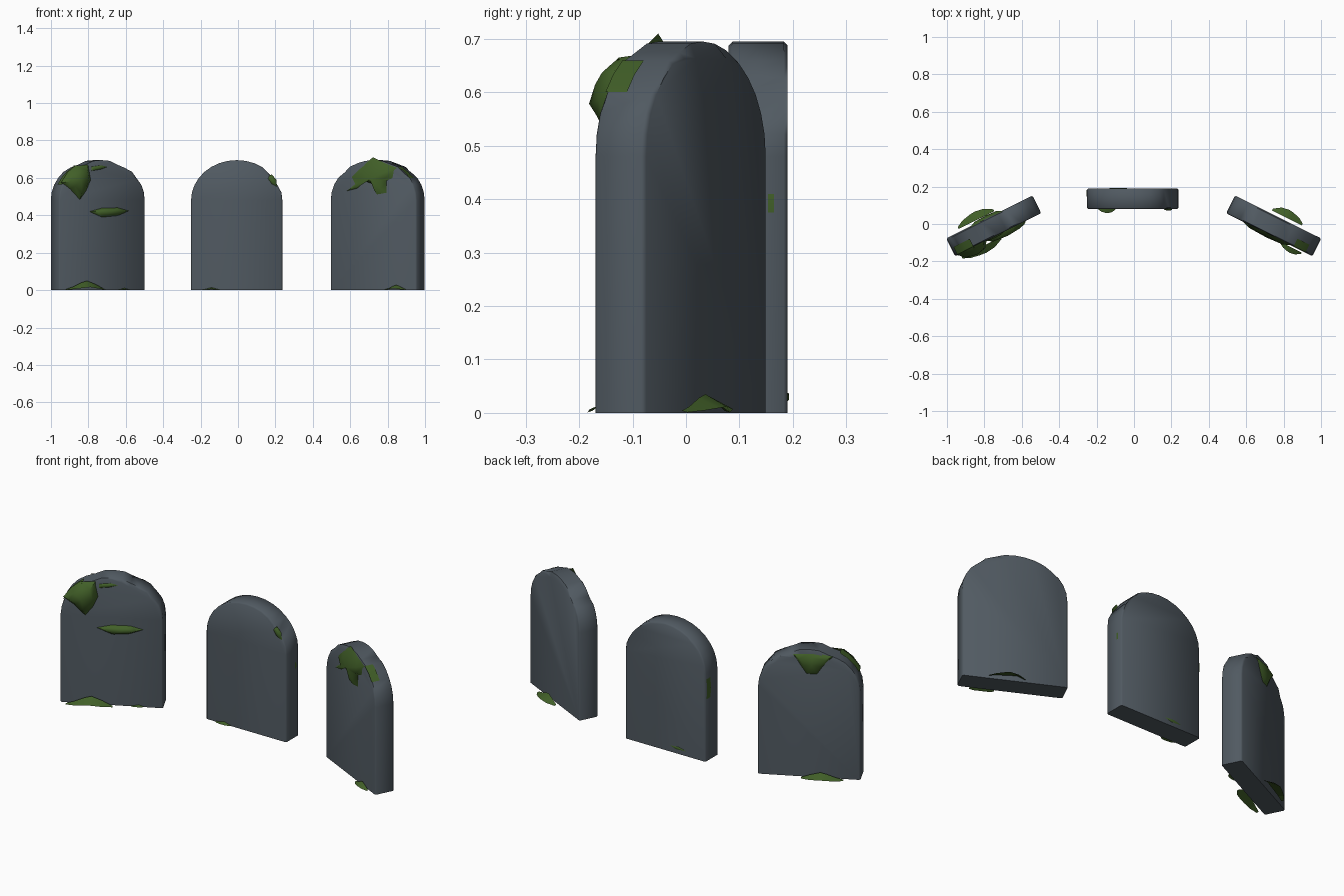
import bpy, bmesh, math
from mathutils import Vector, Matrix

if "Cube" in bpy.data.objects:
    bpy.data.objects.remove(bpy.data.objects["Cube"], do_unlink=True)


def make_material(name, rgb):
    mat = bpy.data.materials.new(name)
    mat.use_nodes = True
    mat.diffuse_color = (*rgb, 1)
    bsdf = next(n for n in mat.node_tree.nodes if n.type == 'BSDF_PRINCIPLED')
    bsdf.inputs["Base Color"].default_value = (*rgb, 1)
    bsdf.inputs["Roughness"].default_value = 0.9
    return mat


STONE = make_material("slate_grey", (0.081, 0.101, 0.12))
MOSS = make_material("moss_green", (0.053, 0.115, 0.021))
SPRING, TOP, STEPS = 0.48, 0.695, 16


def finish(name, bm, mat, matrix):
    bmesh.ops.recalc_face_normals(bm, faces=bm.faces[:])
    mesh = bpy.data.meshes.new(name)
    bm.to_mesh(mesh)
    bm.free()
    mesh.materials.append(mat)
    obj = bpy.data.objects.new(name, mesh)
    bpy.context.collection.objects.link(obj)
    obj.matrix_world = matrix
    bpy.ops.object.select_all(action='DESELECT')
    obj.select_set(True)
    bpy.context.view_layer.objects.active = obj
    bpy.ops.object.shade_smooth_by_angle(angle=math.radians(60))


class Headstone:
    """Upright slab with a rounded top; chips pull arch points of a face inward."""

    def __init__(self, name, x, y, turn, width, depth, front, middle, back):
        self.name, self.width, self.depth = name, width, depth
        self.x, self.turn = x, math.radians(turn)
        self.matrix = Matrix.Translation((x, y, 0)) @ Matrix.Rotation(self.turn, 4, 'Z')
        bm = bmesh.new()
        half, bevel = depth / 2, 0.007
        layers = [(-half, front, bevel), (bevel - half, middle, 0),
                  (half - bevel, middle, 0), (half, back, bevel)]
        rings = [[bm.verts.new((u, v, z)) for u, z in self.outline(chips, inset)]
                 for v, chips, inset in layers]
        for a, b in zip(rings, rings[1:]):
            for i in range(len(a)):
                j = (i + 1) % len(a)
                bm.faces.new((a[i], a[j], b[j], b[i]))
        bm.faces.new(rings[0])
        bm.faces.new(rings[-1])
        finish(name, bm, STONE, self.matrix)

    def outline(self, chips, inset):
        half = self.width / 2 - inset
        pts = [(half, 0)]
        for i in range(STEPS + 1):
            a = math.pi * i / STEPS
            s = 1 - chips.get(i, 0)
            pts.append((half * s * math.cos(a),
                        SPRING + (TOP - SPRING - inset) * s * math.sin(a)))
        return pts + [(-half, 0)]

    def local(self, x, side):
        """Distance along the slab for a world x on its front (-1) or back (1)."""
        face = side * self.depth / 2
        return (x - self.x + face * math.sin(self.turn)) / math.cos(self.turn)

    def moss(self, part, points, bulge, side=-1):
        """Domed moss clump on one face; points are world x, z."""
        face = side * self.depth / 2
        flat = [Vector((self.local(px, side), pz)) for px, pz in points]
        mid = sum(flat, Vector((0, 0))) / len(flat)
        bm = bmesh.new()
        rings = []
        for scale, lift in ((1, -0.004), (0.65, bulge * 0.75)):
            ring = []
            for p in flat:
                q = mid + (p - mid) * scale
                ring.append(bm.verts.new((q.x, face + side * lift, q.y)))
            rings.append(ring)
        peak = bm.verts.new((mid.x, face + side * bulge, mid.y))
        outer, inner = rings
        for i in range(len(flat)):
            j = (i + 1) % len(flat)
            bm.faces.new((outer[i], outer[j], inner[j], inner[i]))
            bm.faces.new((inner[i], inner[j], peak))
        finish(self.name + "_" + part, bm, MOSS, self.matrix)

    def edge_moss(self, part, points, v0, v1):
        """Thin moss sheet across the slab's rim, along points u, z."""
        bm = bmesh.new()
        rows = [[bm.verts.new((u, v, z)) for u, z in points] for v in (v0, v1)]
        for i in range(len(points) - 1):
            bm.faces.new((rows[0][i], rows[0][i + 1], rows[1][i + 1], rows[1][i]))
        finish(self.name + "_" + part, bm, MOSS, self.matrix)

    def rim(self, first, last, lift):
        """Arch points from step first to last, raised off the stone."""
        return self.outline({i: -lift for i in range(first, last + 1)}, 0)[first + 1:last + 2]

    def base_moss(self, part, x0, x1, height, reach, side=-1, gap=-0.003):
        """Low skirt of moss where the slab meets the ground."""
        shape = [(0, 0), (0.18, 0.35), (0.4, 0.8), (0.55, 1), (0.78, 0.6), (1, 0)]
        face = side * self.depth / 2
        bm = bmesh.new()
        rows = [[], []]
        for t, h in shape:
            u = self.local(x0 + t * (x1 - x0), side)
            rows[0].append(bm.verts.new((u, face + side * gap, max(height * h, 0.004))))
            rows[1].append(bm.verts.new((u, face + side * (gap + reach * (0.25 + 0.75 * h ** 0.5)),
                                         height * h * 0.3 + 0.001)))
        for i in range(len(shape) - 1):
            bm.faces.new((rows[0][i], rows[0][i + 1], rows[1][i + 1], rows[1][i]))
        bm.faces.new(rows[1] + rows[0][::-1])
        finish(self.name + "_" + part, bm, MOSS, self.matrix)


# Middle headstone, with a notch in its left shoulder
middle = Headstone("middle_headstone", -0.007, 0.135, 0, 0.488, 0.11,
                   {2: 0.05, 3: 0.09, 4: 0.04, 5: 0.02}, {2: 0.03, 3: 0.05, 4: 0.03},
                   {7: 0.02, 12: 0.02})
middle.moss("shoulder_moss", [(0.155, 0.60), (0.18, 0.62), (0.205, 0.59),
                              (0.208, 0.55), (0.18, 0.565)], 0.008)
middle.base_moss("base_moss", -0.19, -0.10, 0.015, 0.025)
middle.moss("back_moss", [(-0.15, 0.025), (-0.09, 0.04), (-0.02, 0.035), (-0.07, 0.02)], 0.003, 1)
middle.edge_moss("left_end_moss", [(0.2445, 0.375), (0.2455, 0.39), (0.2445, 0.41)], 0.018, 0.03)
middle.edge_moss("right_end_moss", [(-0.2445, 0.34), (-0.248, 0.39), (-0.2445, 0.45)], 0.012, 0.046)

# Right headstone, with a worn crown
right = Headstone("right_headstone", -0.75, -0.01, 26.5, 0.515, 0.106,
                  {3: 0.05, 5: 0.04, 6: 0.09, 7: 0.04, 9: 0.09, 10: 0.12, 11: 0.07, 12: 0.05},
                  {3: 0.02, 5: 0.03, 6: 0.04, 10: 0.04, 11: 0.02},
                  {4: 0.06, 6: 0.12, 7: 0.15, 8: 0.08, 10: 0.12, 11: 0.1, 13: 0.05})
right.moss("shoulder_moss", [(-0.945, 0.575), (-0.91, 0.63), (-0.87, 0.665), (-0.80, 0.67),
                             (-0.785, 0.59), (-0.81, 0.53), (-0.845, 0.48), (-0.90, 0.54)], 0.045)
right.edge_moss("rim_moss", right.rim(11, 14, 0.02), -0.058, -0.005)
right.moss("crown_moss", [(-0.79, 0.66), (-0.73, 0.67), (-0.69, 0.66), (-0.73, 0.645),
                          (-0.79, 0.635)], 0.008)
right.moss("ledge_moss", [(-0.80, 0.42), (-0.73, 0.44), (-0.64, 0.442), (-0.578, 0.424),
                          (-0.64, 0.397), (-0.73, 0.388)], 0.028)
right.moss("back_moss", [(-0.88, 0.665), (-0.79, 0.68), (-0.70, 0.665), (-0.73, 0.61),
                         (-0.76, 0.56), (-0.81, 0.56), (-0.84, 0.61)], 0.016, 1)
right.base_moss("base_moss", -0.93, -0.72, 0.05, 0.04, -1, 0.018)
right.base_moss("small_base_moss", -0.64, -0.58, 0.012, 0.02)
right.base_moss("back_base_moss", -0.93, -0.74, 0.035, 0.045, 1, 0.016)

# Left headstone, with a mossy crown
left = Headstone("left_headstone", 0.747, -0.01, -26.5, 0.515, 0.106,
                 {3: 0.06, 4: 0.12, 5: 0.08, 6: 0.12, 7: 0.06, 9: 0.08, 11: 0.06, 12: 0.08},
                 {4: 0.03, 6: 0.02, 12: 0.03},
                 {6: 0.05, 7: 0.1, 8: 0.05, 10: 0.06})
left.moss("crown_moss", [(0.57, 0.525), (0.62, 0.565), (0.60, 0.605), (0.65, 0.655), (0.72, 0.71),
                         (0.78, 0.68), (0.845, 0.655), (0.835, 0.60), (0.80, 0.585), (0.80, 0.515),
                         (0.745, 0.505), (0.735, 0.56), (0.67, 0.585), (0.63, 0.54)], 0.02)
left.edge_moss("rim_moss", left.rim(3, 5, 0.006), -0.05, -0.005)
left.base_moss("base_moss", 0.79, 0.90, 0.028, 0.03, -1, 0.008)
left.base_moss("back_base_moss", 0.89, 0.73, 0.035, 0.045, 1, 0.016)
